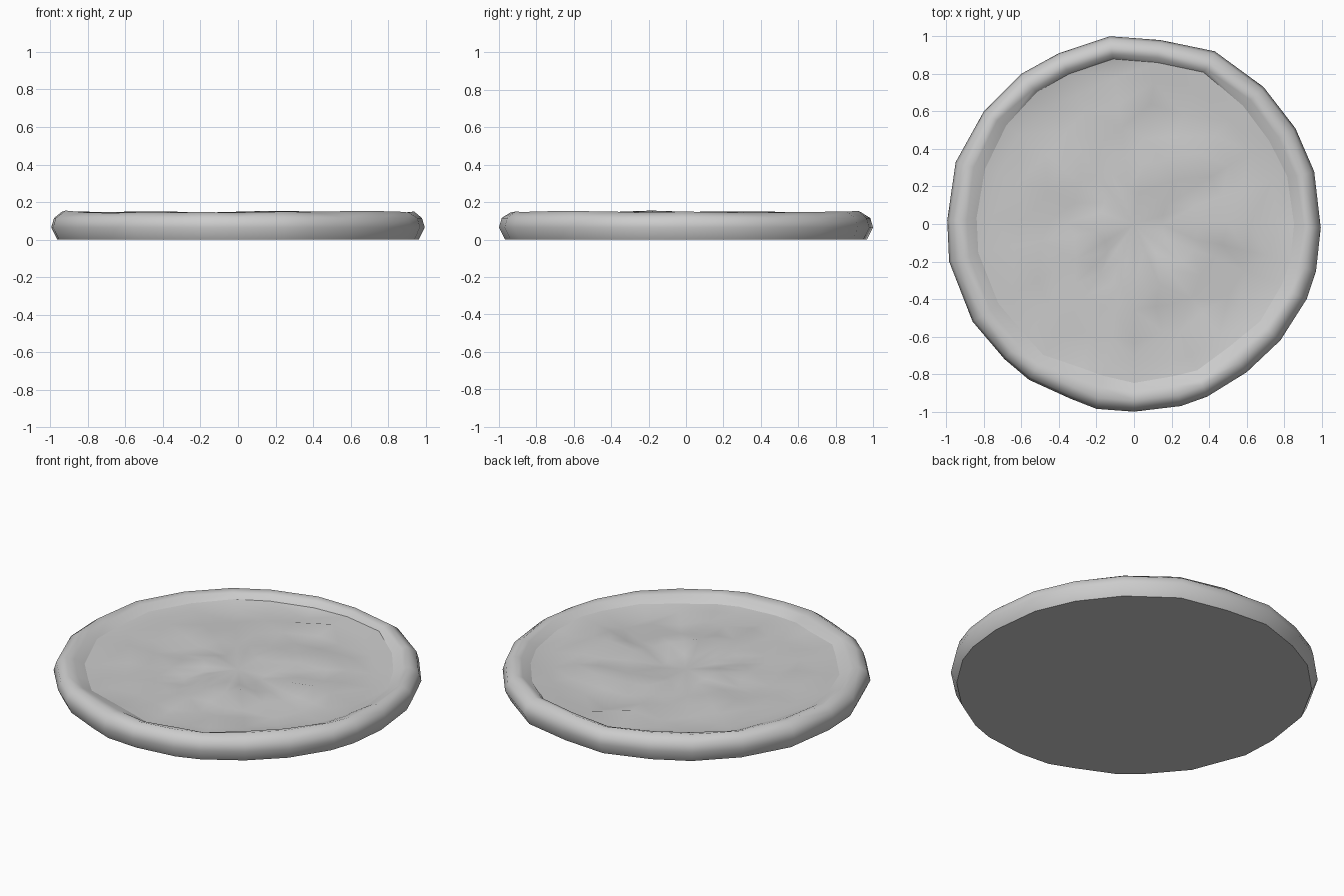
import bpy, bmesh, math, random
from mathutils import Vector, noise

if "Cube" in bpy.data.objects:
    bpy.data.objects.remove(bpy.data.objects["Cube"])

random.seed(4)

# Irregular low-poly outline
OUTLINE = [(-.13, 1), (.14, .98), (.43, .92), (.69, .73), (.86, .51), (.96, .28),
           (.995, -.02), (.97, -.25), (.92, -.4), (.78, -.62), (.6, -.79), (.39, -.92),
           (.25, -.97), (0, -1), (-.2, -.985), (-.34, -.93), (-.56, -.83), (-.69, -.72),
           (-.86, -.52), (-.985, -.2), (-.995, .02), (-.95, .33), (-.8, .6), (-.6, .8), (-.4, .91)]
OUTLINE.reverse()
N = len(OUTLINE)


def ring(bm, scale, z, jitter=0.0, lump=0.0, shift=0.0):
    verts = []
    for x, y in OUTLINE:
        s = scale + random.uniform(-jitter, jitter)
        p = Vector((x * s, y * s + shift, 0))
        p.z = z + lump * noise.noise(p * 5 + Vector((5, 2, .4)))
        verts.append(bm.verts.new(p))
    return verts


def bridge(bm, a, b):
    for i in range(N):
        j = (i + 1) % N
        bm.faces.new((a[i], a[j], b[j], b[i]))


def finish(bm, name):
    bmesh.ops.triangulate(bm, faces=[f for f in bm.faces if len(f.verts) == 4])
    mesh = bpy.data.meshes.new(name)
    bm.to_mesh(mesh)
    bm.free()
    bpy.context.collection.objects.link(bpy.data.objects.new(name, mesh))
    mesh.shade_smooth()
    mesh.set_sharp_from_angle(angle=math.radians(60))


# Crust: flat underside, rounded outer wall, raised lip sloping inward
bm = bmesh.new()
profile = [(.968, .065), (1, .065), (.985, .115), (.938, .149, .005, .012),
           (.9, .138, .01, .016, .006), (.85, .112, .015, .02, .016)]
rings = [ring(bm, *p) for p in profile]
for v in rings[0]:
    v.co.z = 0
base = bm.faces.new(list(reversed(rings[0])))
for a, b in zip(rings, rings[1:]):
    bridge(bm, a, b)
rim = [v.co.copy() for v in rings[-1]]
# Separate the underside so it shades flat
bmesh.ops.split_edges(bm, edges=list(base.edges))
finish(bm, "crust")

# Topping: lumpy surface filling the crust
bm = bmesh.new()
rings = [[bm.verts.new(c) for c in rim]]
for scale, shift in ((.75, .015), (.62, .01), (.48, .01), (.34, 0), (.18, 0)):
    rings.append(ring(bm, scale, .103, .03, .04, shift))
for a, b in zip(rings, rings[1:]):
    bridge(bm, a, b)
centre = bm.verts.new((0, 0, sum(v.co.z for v in rings[-1]) / N))
for i in range(N):
    bm.faces.new((rings[-1][i], rings[-1][(i + 1) % N], centre))
finish(bm, "topping")
